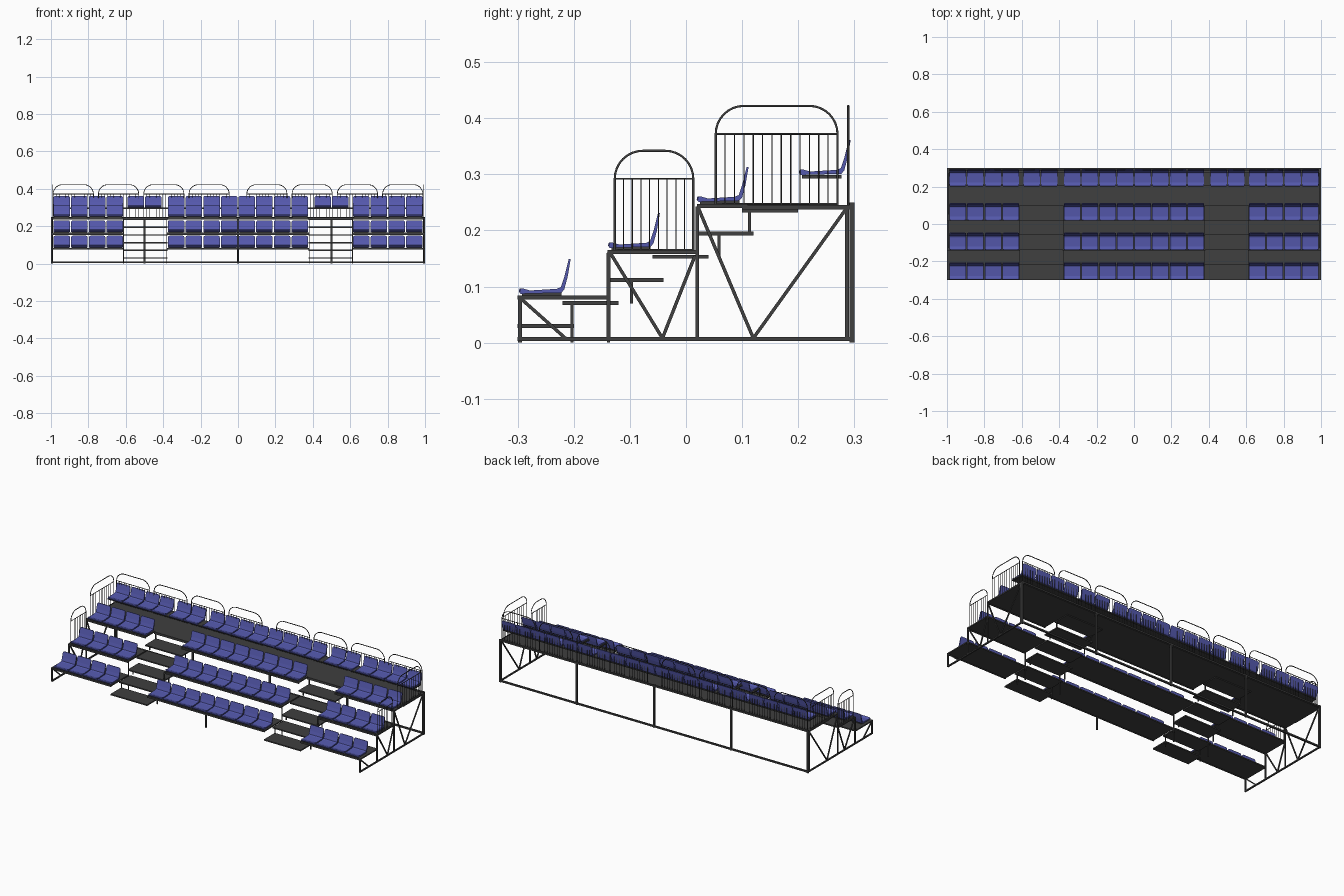
import bpy, bmesh, math
from mathutils import Vector, Matrix

if "Cube" in bpy.data.objects:
    bpy.data.objects.remove(bpy.data.objects["Cube"])


def material(name, rgb):
    m = bpy.data.materials.new(name)
    m.diffuse_color = (*rgb, 1)
    m.use_nodes = True
    m.node_tree.nodes["Principled BSDF"].inputs["Base Color"].default_value = m.diffuse_color
    return m


BLUE = material("seat_blue", (0.09, 0.10, 0.42))
DARK = material("dark_steel", (0.05, 0.05, 0.05))


def finish(name, bm, mat):
    bmesh.ops.recalc_face_normals(bm, faces=bm.faces)
    me = bpy.data.meshes.new(name)
    bm.to_mesh(me)
    bm.free()
    me.materials.append(mat)
    ob = bpy.data.objects.new(name, me)
    bpy.context.collection.objects.link(ob)
    return ob


def box(bm, x0, x1, y0, y1, z0, z1):
    m = Matrix.Translation(((x0 + x1) / 2, (y0 + y1) / 2, (z0 + z1) / 2))
    bmesh.ops.create_cube(bm, size=1, matrix=m @ Matrix.Diagonal((x1 - x0, y1 - y0, z1 - z0, 1)))


def bar(bm, a, b, w=0.007):
    # square tube between two points
    a, b = Vector(a), Vector(b)
    d = b - a
    m = Matrix.Translation((a + b) / 2) @ d.to_track_quat('Z', 'Y').to_matrix().to_4x4()
    bmesh.ops.create_cube(bm, size=1, matrix=m @ Matrix.Diagonal((w, w, d.length, 1)))


BLOCKS = [(-1, -0.612), (-0.38, 0.38), (0.612, 1)]
AISLES = [(-0.615, -0.378), (0.378, 0.615)]

# Seating decks, with open slots for the stairs
bm = bmesh.new()
for y0, y1, z in [(-0.3, -0.138, 0.084), (-0.14, 0.022, 0.165), (0.02, 0.11, 0.247)]:
    for x0, x1 in BLOCKS:
        box(bm, x0, x1, y0, y1, z - 0.007, z)
box(bm, -1, 1, 0.1, 0.295, 0.237, 0.245)
finish("deck", bm, DARK)

# Raised bench carrying the rear row
bm = bmesh.new()
box(bm, -0.99, 0.99, 0.207, 0.277, 0.293, 0.299)
finish("rear_bench", bm, DARK)

# Stair treads and their short risers posts
bm = bmesh.new()
for x0, x1 in AISLES:
    for i in range(6):
        y, z = -0.3 + 0.08 * i, 0.033 + 0.0412 * i
        box(bm, x0, x1, y, y + 0.1, z - 0.007, z)
    for x in (x0 + 0.003, x1 - 0.003):
        for y, za, zb in [(-0.203, 0, 0.07), (-0.097, 0.07, 0.112), (-0.138, 0, 0.16),
                          (0.059, 0.153, 0.195), (0.113, 0.195, 0.24)]:
            bar(bm, (x, y, za), (x, y, zb), 0.005)
finish("stairs", bm, DARK)

# End trusses
bm = bmesh.new()
for x in (-0.996, 0.996):
    box(bm, x - 0.004, x + 0.004, -0.3, 0.292, 0.003, 0.01)
    for y, z in [(-0.296, 0.08), (-0.138, 0.16), (0.02, 0.243), (0.287, 0.24)]:
        bar(bm, (x, y, 0.003), (x, y, z))
    for p, q in [((-0.296, 0.08), (-0.215, 0.008)), ((-0.135, 0.16), (-0.042, 0.008)),
                 ((-0.042, 0.008), (0.016, 0.155)), ((0.022, 0.24), (0.12, 0.008)),
                 ((0.12, 0.008), (0.285, 0.238))]:
        bar(bm, (x, *p), (x, *q), 0.006)
finish("end_truss", bm, DARK)

# Rear posts and long rails
bm = bmesh.new()
for x in (-0.995, -0.5, 0, 0.5, 0.995):
    box(bm, x - 0.005, x + 0.005, 0.291, 0.3, 0, 0.25)
for z in (0.003, 0.24):
    box(bm, -1, 1, 0.291, 0.3, z, z + 0.009)
finish("rear_frame", bm, DARK)
bm = bmesh.new()
bar(bm, (0, -0.296, 0), (0, -0.296, 0.08))
for x0, x1 in BLOCKS:
    for y, z in [(-0.296, 0.078), (-0.138, 0.158), (0.022, 0.24)]:
        box(bm, x0, x1, y - 0.003, y + 0.003, z - 0.004, z + 0.003)
finish("front_frame", bm, DARK)


def railing(name, start, axis, width, z0, zr, zt, n):
    # rounded hoop, cross rails and thin upright bars
    start, axis = Vector(start), Vector(axis)
    r = zt - zr

    def P(u, z):
        return start + axis * u + Vector((0, 0, z))
    left = [(0, z0)] + [(r - r * math.cos(t), zr + r * math.sin(t))
                        for t in [math.pi / 2 * k / 8 for k in range(9)]]
    paths = [(left + [(width - u, z) for u, z in reversed(left)], 0.0022),
             ([(0, zr), (width, zr)], 0.0018), ([(0, z0 + 0.002), (width, z0 + 0.002)], 0.0018)]
    paths += [([(width * i / n, z0), (width * i / n, zr)], 0.0012) for i in range(1, n)]
    bm = bmesh.new()
    side = axis.cross(Vector((0, 0, 1)))
    for pts, rad in paths:
        rings = []
        v = [P(*p) for p in pts]
        for i, p in enumerate(v):
            t = (v[min(i + 1, len(v) - 1)] - v[max(i - 1, 0)]).normalized()
            nrm = t.cross(side)
            rings.append([bm.verts.new(p + rad * (math.cos(a) * side + math.sin(a) * nrm))
                          for a in [math.tau * k / 6 for k in range(6)]])
        for a, b in zip(rings, rings[1:]):
            for k in range(6):
                bm.faces.new((a[k], a[(k + 1) % 6], b[(k + 1) % 6], b[k])).smooth = True
        bm.faces.new(rings[0])
        bm.faces.new(rings[-1])
    finish(name, bm, DARK)


# Side railings and rear railings
for x in (-0.993, 0.993):
    railing("side_railing_low", (x, -0.127, 0), (0, 1, 0), 0.14, 0.163, 0.292, 0.342, 9)
    railing("side_railing_high", (x, 0.053, 0), (0, 1, 0), 0.217, 0.245, 0.372, 0.422, 13)
for i in range(4):
    x = 0.047 + 0.242 * i
    for s in (-1, 1):
        railing("rear_railing", (s * x, 0.289, 0), (s, 0, 0), 0.215, 0.245, 0.372, 0.422, 13)

# Seat shell: side profile extruded across the width
PROFILE = [(0.0, 0.004), (0.003, 0.0), (0.076, 0.002), (0.081, 0.008), (0.087, 0.03), (0.0925, 0.062),
           (0.089, 0.062), (0.081, 0.03), (0.075, 0.012), (0.068, 0.009), (0.02, 0.006), (0.006, 0.010),
           (0.001, 0.009)]
bm = bmesh.new()
L = [bm.verts.new((-0.044, y, z)) for y, z in PROFILE]
R = [bm.verts.new((0.044, y, z)) for y, z in PROFILE]
n = len(PROFILE)
for i in range(n):
    bm.faces.new((L[i], L[(i + 1) % n], R[(i + 1) % n], R[i]))
bm.faces.new(L)
bm.faces.new(R)
# round the corners of the backrest and front lip
corners = [e for e in bm.edges if abs(e.verts[0].co.x - e.verts[1].co.x) < 1e-6
           and (min(v.co.z for v in e.verts) > 0.06 or max(v.co.y for v in e.verts) < 0.002)]
bmesh.ops.bevel(bm, geom=corners, offset=0.009, segments=3, profile=0.5, affect='EDGES')
master = finish("seat", bm, BLUE)
seat_mesh = master.data
bpy.data.objects.remove(master)

# Rows of seats on small dark mounts
mounts = bmesh.new()
side_block = [0.659 + 0.0945 * i for i in range(4)]
middle = [0.047 + 0.0945 * i for i in range(4)]
for row, (y, z) in enumerate([(-0.298, 0.087), (-0.139, 0.169), (0.019, 0.251), (0.201, 0.299)]):
    xs = middle + side_block + ([0.453, 0.547] if row == 3 else [])
    for x in [s * v for v in xs for s in (-1, 1)]:
        ob = bpy.data.objects.new("seat", seat_mesh)
        ob.location = (x, y, z)
        bpy.context.collection.objects.link(ob)
        if row < 3:
            box(mounts, x - 0.04, x + 0.04, y + 0.006, y + 0.076, z - 0.005, z + 0.002)
finish("seat_mounts", mounts, DARK)
